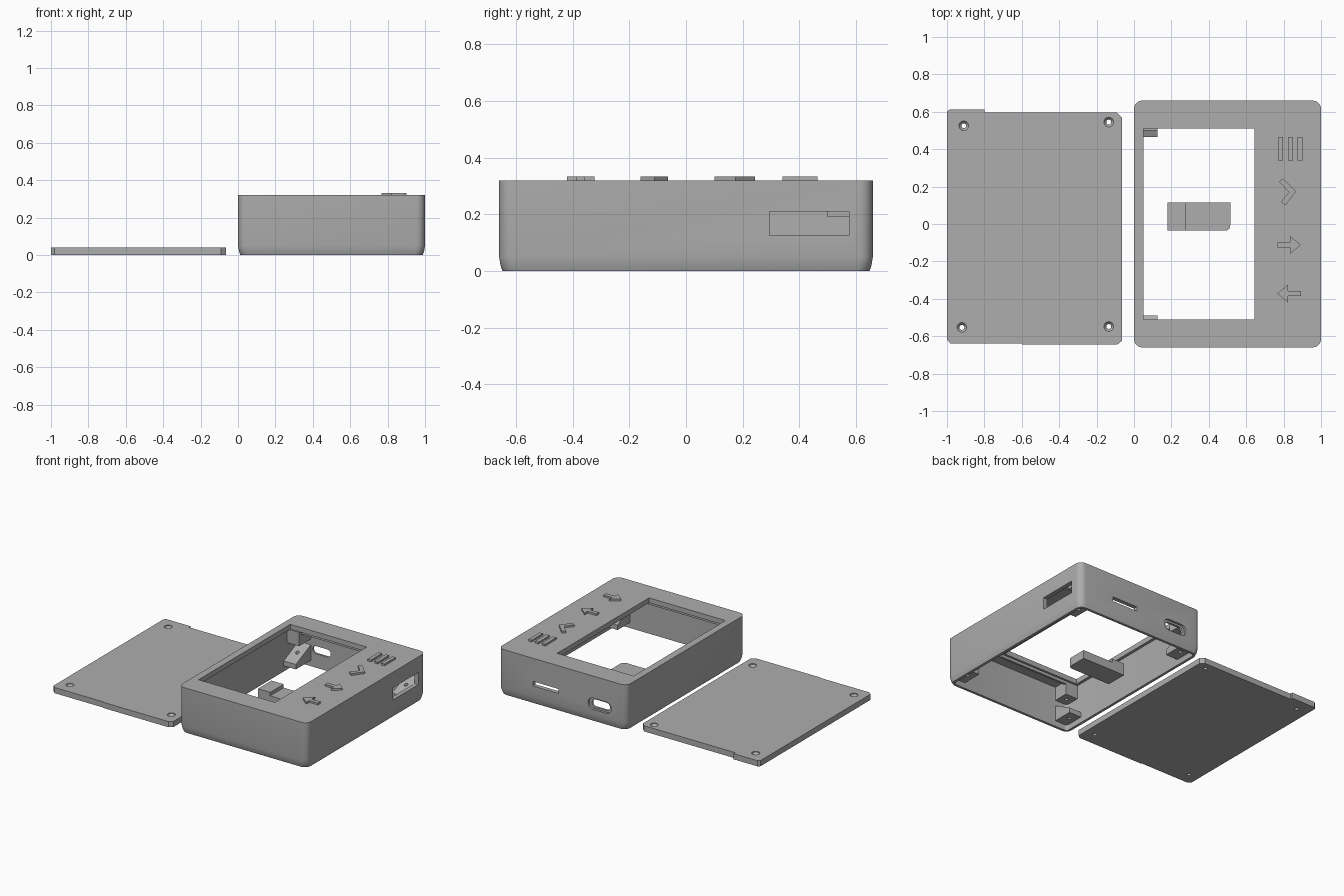
import bpy, bmesh, math
from mathutils import Matrix

if "Cube" in bpy.data.objects:
    bpy.data.objects.remove(bpy.data.objects["Cube"])

grey = bpy.data.materials.new("plain grey")
grey.diffuse_color = (0.42, 0.42, 0.42, 1)
grey.use_nodes = True
grey.node_tree.nodes["Principled BSDF"].inputs["Base Color"].default_value = grey.diffuse_color


def loft(name, rings):
    """Closed solid through equal-length rings of 3D points."""
    bm = bmesh.new()
    vs = [[bm.verts.new(p) for p in r] for r in rings]
    n = len(vs[0])
    bm.faces.new(vs[0][::-1])
    bm.faces.new(vs[-1])
    for a, b in zip(vs, vs[1:]):
        for i in range(n):
            j = (i + 1) % n
            bm.faces.new((a[i], a[j], b[j], b[i]))
    bmesh.ops.recalc_face_normals(bm, faces=bm.faces)
    me = bpy.data.meshes.new(name)
    bm.to_mesh(me)
    bm.free()
    me.materials.append(grey)
    ob = bpy.data.objects.new(name, me)
    bpy.context.collection.objects.link(ob)
    return ob


def prism(name, pts, z0, z1):
    return loft(name, [[(x, y, z) for x, y in pts] for z in (z0, z1)])


def box(name, x0, x1, y0, y1, z0, z1):
    return prism(name, [(x0, y0), (x1, y0), (x1, y1), (x0, y1)], z0, z1)


def rounded(x0, x1, y0, y1, r, seg=6):
    pts = []
    for cx, cy, a in ((x1-r, y1-r, 0), (x0+r, y1-r, 90), (x0+r, y0+r, 180), (x1-r, y0+r, 270)):
        for i in range(seg + 1):
            t = math.radians(a + 90 * i / seg)
            pts.append((cx + r * math.cos(t), cy + r * math.sin(t)))
    return pts


def disc(x, y, r, n=24):
    return [(x + r*math.cos(2*math.pi*i/n), y + r*math.sin(2*math.pi*i/n)) for i in range(n)]


def cut(ob, *cutters):
    bpy.context.view_layer.objects.active = ob
    for c in cutters:
        m = ob.modifiers.new("cut", 'BOOLEAN')
        m.operation, m.solver, m.object = 'DIFFERENCE', 'EXACT', c
        bpy.ops.object.modifier_apply(modifier=m.name)
        bpy.data.objects.remove(c)


def smooth(ob):
    bpy.ops.object.select_all(action='DESELECT')
    ob.select_set(True)
    bpy.context.view_layer.objects.active = ob
    bpy.ops.object.shade_smooth_by_angle(angle=math.radians(30))


def back_stadium(x0, x1, z0, z1, y0, y1):
    """Round-ended cutter running along y through the back wall."""
    pts = rounded(x0, x1, z0, z1, (z1 - z0) / 2 - 0.001)
    return loft("cutter", [[(x, y, z) for x, z in pts] for y in (y0, y1)])


# Case shell, slightly drawn in at its open bottom
case = loft("case_shell", [[(x, y, z) for x, y in rounded(d, 1-d, -0.66+d, 0.66-d, 0.045)]
                           for d, z in ((0.012, 0), (0.005, 0.02), (0, 0.05), (0, 0.32))])
cut(case,
    prism("cutter", rounded(0.03, 0.97, -0.63, 0.63, 0.02), -0.1, 0.285),   # cavity
    box("cutter", 0.05, 0.645, -0.51, 0.51, 0.2, 0.5),                      # screen window
    box("cutter", 0.9, 1.1, 0.295, 0.575, 0.125, 0.21),                     # side opening
    box("cutter", 0.53, 0.73, 0.6, 0.7, 0.125, 0.157),                      # card slot
    back_stadium(0.12, 0.30, 0.085, 0.165, 0.645, 0.7),                     # port recess
    back_stadium(0.14, 0.28, 0.098, 0.152, 0.6, 0.7))                       # port hole
smooth(case)

# Screen ledges under the window edges
for s, side in ((-1, "front"), (1, "back")):
    y0, y1 = sorted((s * 0.525, s * 0.54))
    box("screen_ledge_" + side, 0.05, 0.66, y0, y1, 0.265, 0.29)

# Corner posts: board mount above, sloped lid mount below, each with a screw hole
for sx, lr in ((0, "left"), (1, "right")):
    for sy, fb in ((-1, "front"), (1, "back")):
        x0, x1 = (0.03, 0.125) if sx == 0 else (0.875, 0.97)
        yi = 0.50 if sy > 0 else 0.525
        y0, y1 = sorted((sy * yi, sy * 0.63))
        hx, hy = (x0 + x1) / 2, (y0 + y1) / 2
        up = box("board_post_%s_%s" % (lr, fb), x0, x1, y0, y1, 0.19, 0.287)
        cut(up, prism("cutter", disc(hx, hy, 0.012, 16), 0.1, 0.25))
        yi = 0.465 if sy > 0 else 0.49
        prof = [(yi, 0.04), (0.63, 0.04), (0.63, 0.15), (yi, 0.075)]
        low = loft("lid_post_%s_%s" % (lr, fb),
                   [[(x, sy * y, z) for y, z in prof] for x in (x0, x1)])
        cut(low, prism("cutter", disc(hx, sy * 0.55, 0.012, 16), 0, 0.3))

# Loose stepped block in the middle
box("center_block_step", 0.18, 0.275, -0.035, 0.115, 0.025, 0.11)
pts = [(0.275, -0.035), (0.495, -0.035), (0.51, -0.025), (0.515, -0.005), (0.515, 0.115), (0.275, 0.115)]
prism("center_block", pts, 0.025, 0.085)

# Raised button symbols on the top
for i, x in enumerate((0.77, 0.823, 0.875)):
    box("menu_bar_%d" % (i + 1), x, x + 0.026, 0.34, 0.465, 0.315, 0.333)
prism("check_mark", [(0.775, 0.227), (0.797, 0.243), (0.866, 0.174), (0.81, 0.1),
                     (0.785, 0.118), (0.828, 0.17)], 0.315, 0.333)
arrow = [(-0.063, -0.014), (0.005, -0.014), (0.005, -0.048), (0.063, 0),
         (0.005, 0.048), (0.005, 0.014), (-0.063, 0.014)]
for name, cy, s in (("arrow_right", -0.112, 1), ("arrow_left", -0.372, -1)):
    prism(name, [(0.829 + s * x, cy + s * y) for x, y in arrow], 0.315, 0.333)

# Lid with chamfered corners, a locating tab and countersunk screw holes
lid = prism("lid", [(-0.98, -0.64), (-0.6, -0.64), (-0.6, -0.645), (-0.09, -0.645), (-0.065, -0.625),
                    (-0.065, 0.57), (-0.09, 0.595), (-0.8, 0.595), (-0.8, 0.613), (-0.985, 0.613),
                    (-1, 0.6), (-1, -0.62)], 0, 0.04)
for x, y in ((-0.91, 0.525), (-0.135, 0.545), (-0.92, -0.553), (-0.135, -0.548)):
    cut(lid, prism("cutter", disc(x, y, 0.013), -0.1, 0.1),
        loft("cutter", [[(px, py, z) for px, py in disc(x, y, r)]
                        for r, z in ((0.013, 0.02), (0.026, 0.035), (0.026, 0.1))]))
